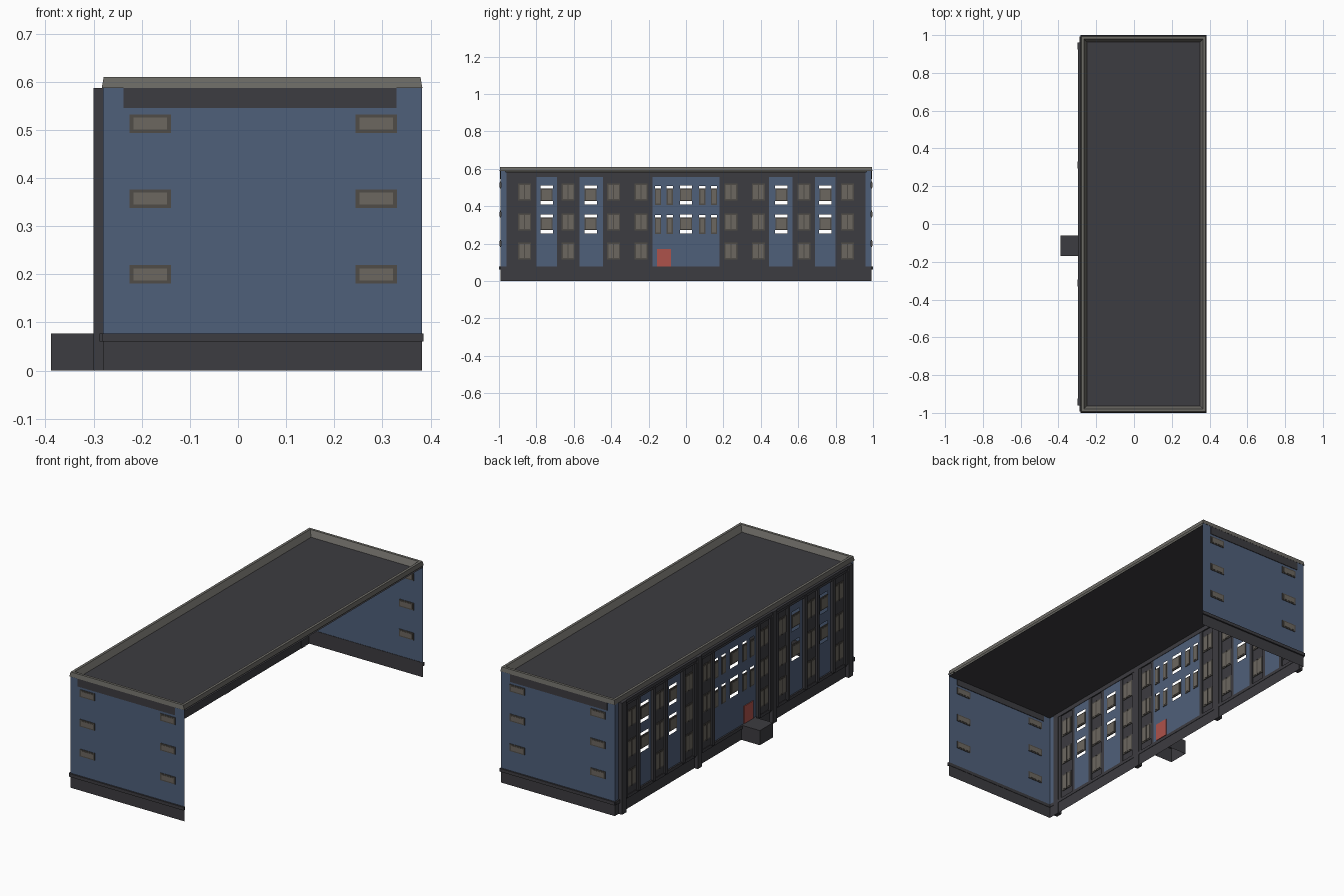
import bpy, bmesh

if "Cube" in bpy.data.objects:
    bpy.data.objects.remove(bpy.data.objects["Cube"])

def mat(name, rgb):
    m = bpy.data.materials.new(name)
    m.diffuse_color = (*rgb, 1)
    m.use_nodes = True
    m.node_tree.nodes["Principled BSDF"].inputs["Base Color"].default_value = m.diffuse_color
    return m

BLUE = mat("blue wall", (.078, .115, .195))
DARK = mat("dark grey", (.046, .045, .052))
TRIM = mat("stone trim", (.15, .145, .13))
PANE = mat("window pane", (.15, .135, .115))
FRAME = mat("window frame", (.08, .073, .064))
RED = mat("red door", (.42, .085, .07))

def finish(name, bm, material):
    me = bpy.data.meshes.new(name)
    bm.to_mesh(me)
    bm.free()
    me.materials.append(material)
    ob = bpy.data.objects.new(name, me)
    bpy.context.collection.objects.link(ob)
    return ob

def boxes(name, material, items):
    """One object from many (x0, x1, y0, y1, z0, z1) boxes."""
    bm = bmesh.new()
    for x0, x1, y0, y1, z0, z1 in items:
        vs = bmesh.ops.create_cube(bm, size=1)["verts"]
        for v in vs:
            v.co = (x0 + (v.co.x + .5) * (x1 - x0),
                    y0 + (v.co.y + .5) * (y1 - y0),
                    z0 + (v.co.z + .5) * (z1 - z0))
    return finish(name, bm, material)

def sheets(name, material, place, rects, holes=()):
    """Flat wall made of (u0, u1, v0, v1) rectangles, leaving out the holes."""
    bm = bmesh.new()
    for u0, u1, v0, v1 in rects:
        hs = [h for h in holes if u0 < h[0] and h[1] < u1]
        us = sorted({u0, u1, *[c for h in hs for c in h[:2]]})
        vs = sorted({v0, v1, *[c for h in hs for c in h[2:]]})
        for a, b in zip(us, us[1:]):
            for c, d in zip(vs, vs[1:]):
                mu, mv = (a + b) / 2, (c + d) / 2
                if any(h[0] < mu < h[1] and h[2] < mv < h[3] for h in hs):
                    continue
                bm.faces.new([bm.verts.new(place(*p)) for p in
                              ((a, c), (a, d), (b, d), (b, c))])
    bmesh.ops.remove_doubles(bm, verts=bm.verts, dist=1e-5)
    return finish(name, bm, material)

X0, X1, Y = -.28, .382, .992

# end walls with base, projecting lip, top panel and six windows each
for s, label in ((-1, "front"), (1, "back")):
    y = s * Y
    at = lambda u, v: (u, y, v)
    sheets(label + "_end_wall", BLUE, at, [(X0, X1, .07, .59)])
    sheets(label + "_end_base", DARK, at, [(X0, X1, 0, .07)])
    boxes(label + "_end_lip", DARK, [(X0 - .003, X1 + .003, *sorted((y - s * .002, s)), .06, .077)])
    boxes(label + "_end_top_panel", DARK, [(-.238, .329, y - .003, y + .003, .545, .588)])
    frames, panes = [], []
    for x in (-.182, .287):
        for z in (.2, .357, .513):
            frames.append((x - .043, x + .043, y - .003, y + .003, z - .019, z + .019))
            panes.append((x - .035, x + .035, y - .0045, y + .0045, z - .0125, z + .0125))
    boxes(label + "_end_window_frames", FRAME, frames)
    boxes(label + "_end_window_panes", PANE, panes)

# layout of the long facade
def both(items):
    return [(a, b) for a, b in items] + [(-b, -a) for a, b in items]

blue_bays = both([(.445, .57), (.69, .80), (.96, Y)]) + [(-.18, .18)]
dark_bays = both([(.18, .30), (.33, .445), (.57, .69), (.80, .925)])
posts = both([(.295, .33), (.925, .96)])

frames, panes, bars, holes = [], [], [], []

def window(x, y, z, w, h, cross=False):
    frames.append((x - .003, x + .003, y - w / 2, y + w / 2, z - h / 2, z + h / 2))
    panes.append((x - .0045, x + .0045, y - w / 2 + .007, y + w / 2 - .007,
                  z - h / 2 + .007, z + h / 2 - .007))
    if cross:
        bars.append((x - .006, x + .006, y - .003, y + .003, z - h / 2, z + h / 2))

# tall windows on the dark bays
for a, b in dark_bays:
    for z in (.16, .315, .475):
        window(-.285, (a + b) / 2, z, .07, .09, True)
# wide windows with open slots above and below on the blue bays
for y in (-.745, -.51, 0, .51, .745):
    for z in (.305, .46):
        window(X0, y, z, .065, .066)
        holes.append((y - .033, y + .033, z + .033, z + .05))
        holes.append((y - .033, y + .033, z - .052, z - .033))
# narrow stair windows in the middle
for y in (-.15, -.087, .087, .15):
    for z in (.295, .45):
        window(X0, y, z, .034, .088)
        holes.append((y - .017, y + .017, z + .044, z + .057))
boxes("facade_window_frames", FRAME, frames)
boxes("facade_window_panes", PANE, panes)
boxes("facade_window_bars", FRAME, bars)

# facade walls
at_blue = lambda u, v: (X0, u, v)
at_dark = lambda u, v: (-.285, u, v)
sheets("facade_blue_bays", BLUE, at_blue, [(a, b, .07, .59) for a, b in blue_bays], holes)
sheets("facade_dark_bays", DARK, at_dark, [(a, b, .07, .56) for a, b in dark_bays])
boxes("facade_ribs", DARK, [r for a, b in dark_bays for r in
      ((-.295, X0, a, a + .02, .07, .56), (-.295, X0, b - .02, b, .07, .56))])
boxes("facade_posts", DARK, [(-.30, X0 + .002, a, b, 0, .587) for a, b in posts])

# facade base, lip and stepped cornice
sheets("facade_base", DARK, at_blue, [(-Y, Y, 0, .07)])
boxes("facade_lip", DARK, [(-.288, X0 + .002, -Y, Y, .06, .077)])
boxes("facade_cornice", DARK, [(-.291, X0 + .002, -.955, .955, .555, .57),
                               (-.296, X0 + .002, -.955, .955, .57, .587)])

# door and porch
boxes("door", RED, [(X0 - .004, X0 + .004, -.155, -.08, .078, .17)])
porch = boxes("porch", DARK, [(-.388, X0 - .001, -.17, -.06, 0, .077)])
bm = bmesh.new()
bm.from_mesh(porch.data)
bm.normal_update()
bmesh.ops.delete(bm, geom=[f for f in bm.faces if f.normal.z < -.5], context='FACES_ONLY')
bm.to_mesh(porch.data)
bm.free()

# flat roof
sheets("roof", DARK, lambda u, v: (u, v, .578), [(X0, X1, -Y, Y)])

# sloping parapet cap lofted through rectangular rings (inset, height)
bm = bmesh.new()
rings = []
for d, z in ((0, .587), (.004, .61), (.018, .61), (.034, .579)):
    x0, x1, y = X0 - .003 + d, X1 + .001 - d, .997 - d
    rings.append([bm.verts.new(p) for p in
                  ((x0, -y, z), (x1, -y, z), (x1, y, z), (x0, y, z))])
for lo, hi in zip(rings, rings[1:]):
    for i in range(4):
        j = (i + 1) % 4
        bm.faces.new((lo[i], lo[j], hi[j], hi[i]))
finish("parapet_cap", bm, TRIM)
